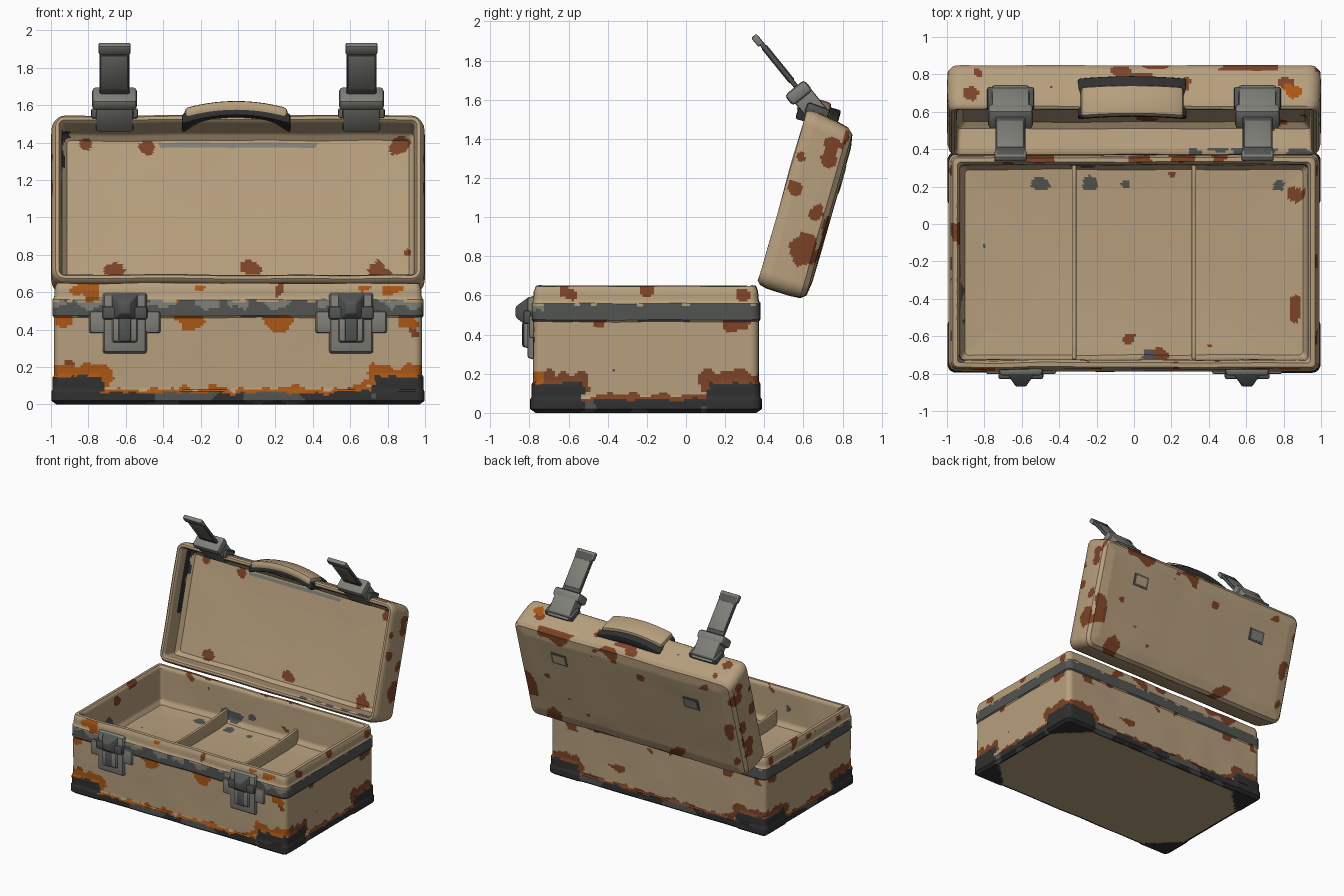
import bpy, bmesh, math
from mathutils import Vector, Matrix, noise

cube = bpy.data.objects.get("Cube")
if cube:
    bpy.data.objects.remove(cube, do_unlink=True)

COLOURS = {
    "tan paint": (0.47, 0.345, 0.205),
    "brown rust": (0.20, 0.055, 0.02),
    "orange rust": (0.40, 0.095, 0.008),
    "light steel": (0.215, 0.213, 0.19),
    "dark steel": (0.085, 0.09, 0.085),
    "black rubber": (0.03, 0.03, 0.03),
}
MATS = []
for label, rgb in COLOURS.items():
    m = bpy.data.materials.new(label)
    m.use_nodes = True
    m.diffuse_color = (*rgb, 1)
    m.node_tree.nodes["Principled BSDF"].inputs["Base Color"].default_value = (*rgb, 1)
    MATS.append(m)
TAN, BROWN, ORANGE, LIGHT, DARK, BLACK = range(6)


def finish(name, bm, matrix):
    """Turn a bmesh into a shaded, placed object."""
    bmesh.ops.recalc_face_normals(bm, faces=bm.faces)
    me = bpy.data.meshes.new(name)
    bm.to_mesh(me)
    bm.free()
    for m in MATS:
        me.materials.append(m)
    ob = bpy.data.objects.new(name, me)
    bpy.context.collection.objects.link(ob)
    ob.matrix_world = matrix
    bpy.ops.object.select_all(action="DESELECT")
    ob.select_set(True)
    bpy.context.view_layer.objects.active = ob
    bpy.ops.object.shade_smooth_by_angle(angle=math.radians(35))


def place(x, y, z, tilt=0):
    return Matrix.Translation((x, y, z)) @ Matrix.Rotation(math.radians(tilt), 4, "X")


def box(name, size, mat, matrix, bevel=0.012, taper=1.0, arch=0.0):
    """Bevelled box; taper narrows its front face, arch bows it upward along x."""
    bm = bmesh.new()
    bmesh.ops.create_cube(bm, size=1, matrix=Matrix.Diagonal((*size, 1)))
    for v in bm.verts:
        if v.co.y < 0:
            v.co.x *= taper
            v.co.z *= taper
    if bevel:
        bmesh.ops.bevel(bm, geom=bm.edges[:], offset=bevel, segments=2, affect="EDGES", profile=0.5)
    if arch:
        long = [e for e in bm.edges if abs(e.verts[0].co.x - e.verts[1].co.x) > size[0] / 2]
        bmesh.ops.subdivide_edges(bm, edges=long, cuts=9, use_grid_fill=True)
        for v in bm.verts:
            v.co.z += arch * (1 - (2 * v.co.x / size[0]) ** 2)
    for f in bm.faces:
        f.material_index = mat
    finish(name, bm, matrix)


def ring(hx, hy, r, nx, ny):
    """Rounded rectangle with finely divided sides."""
    corners = [(1, 1), (-1, 1), (-1, -1), (1, -1)]
    arcs = [[Vector((sx * (hx - r) + r * math.cos(a), sy * (hy - r) + r * math.sin(a)))
             for a in (math.pi / 2 * (k + i / 5) for i in range(6))]
            for k, (sx, sy) in enumerate(corners)]
    pts = []
    for k, arc in enumerate(arcs):
        n = ny if k % 2 else nx
        end = arcs[(k + 1) % 4][0]
        pts += arc + [arc[-1].lerp(end, i / n) for i in range(1, n)]
    return pts


def tray(name, hx, hy, radius, profile, rim, paint, shape, matrix, step=0.0135):
    """Loft a rounded open box through (inset, height) points, painted by rule."""
    steps = []
    for i, (a, b) in enumerate(zip(profile, profile[1:])):
        a, b = Vector(a), Vector(b)
        n = max(1, round((b - a).length / step))
        steps += [(a.lerp(b, j / n), i < rim) for j in range(n)]
    steps.append((Vector(profile[-1]), False))
    bm = bmesh.new()
    rows = []
    for p, outer in steps:
        pts = ring(hx - p.x, hy - p.x, max(radius - p.x, 0.02), 132, 76)
        rows.append([bm.verts.new(shape(Vector((q.x, q.y, p.y)))) for q in pts])
    for lo, hi, (p, outer) in zip(rows, rows[1:], steps):
        for i in range(len(lo)):
            j = (i + 1) % len(lo)
            f = bm.faces.new((lo[i], lo[j], hi[j], hi[i]))
            f.material_index = paint(f.calc_center_median(), p.x, outer)
    for loop in (rows[0], rows[-1]):
        bm.faces.new(loop)
    finish(name, bm, matrix)


def spots(c, scale, shift=0):
    return noise.noise(Vector((c.x + shift, c.y, c.z)) * scale)


def blotted(c, blots):
    """True inside a ragged patch; each blot is x, y, z, radius."""
    ragged = 0.92 + 0.7 * spots(c, 14)
    return any((c - Vector(b[:3])).length < b[3] * ragged for b in blots)


# Base tray
BX, BY, BYC = 0.993, 0.585, -0.205
FRONT_BLOTS = [(x, -BY, z, r) for x, z, r in (
    (-0.8, 0.63, 0.07), (0.68, 0.64, 0.04), (0.83, 0.63, 0.06), (-0.2, 0.64, 0.03),
    (-0.27, 0.46, 0.085), (0.22, 0.46, 0.075), (-0.93, 0.46, 0.05), (0.9, 0.46, 0.06))]
SIDE_BLOTS = [(s * BX, y, z, r) for s in (-1, 1) for y, z, r in (
    (-0.24, 0.47, 0.04), (0.47, 0.47, 0.07), (-0.39, 0.62, 0.05), (0, 0.63, 0.04), (0.5, 0.6, 0.04))]


def is_foot(c, grow=0):
    return (abs(c.x) > BX - 0.27 - grow and abs(c.y) > BY - 0.27 - grow
            and c.z < 0.15 + grow and abs(c.x) + abs(c.y) - BX - BY > -0.31 - grow + 0.3 * c.z)


def base_shape(v):
    dent = 0.005 * spots(v, 4)
    v = v + Vector((0, dent, dent if v.z > 0.1 else 0))
    if is_foot(v) and max(abs(v.x) - BX, abs(v.y) - BY) > -0.1:
        v.x += math.copysign(0.008, v.x)
        v.y += math.copysign(0.008, v.y)
    return v


def base_paint(c, inset, outer):
    fuzz, fine = spots(c, 7, 3), spots(c, 18)
    front = c.y < -BY + 0.06
    rust = ORANGE if front else BROWN
    if not outer:
        return BROWN if fuzz > 0.56 else DARK if spots(c, 6, 8) > 0.52 else TAN
    if is_foot(c, 0.015 * fine):
        return BLACK
    if inset > 0.05 and c.z < 0.02:
        return TAN
    if c.z < 0.065 + 0.02 * fine:
        return DARK if spots(c, 5, 6) > 0.1 else BLACK
    if c.z < 0.088 + 0.03 * fine or (c.z > 0.1 and is_foot(c, 0.055 + 0.04 * fine)):
        return rust
    if 0.47 < c.z < 0.555 + 0.015 * fine:
        return LIGHT if front and c.z > 0.52 + 0.03 * fine and fuzz > -0.1 else DARK
    if c.z < 0.64 and blotted(c, FRONT_BLOTS + SIDE_BLOTS):
        return rust
    on_back = c.y > BY - 0.05 and 0.41 < c.z
    return BROWN if fuzz > (0.25 if on_back else 0.62) else TAN


tray("base_tray", BX, BY, 0.05,
     [(0.30, 0.0), (0.03, 0.0), (0.003, 0.02), (0.003, 0.07), (0.01, 0.08), (0.01, 0.465),
      (0.002, 0.475), (0.002, 0.56), (0.01, 0.57), (0.014, 0.62), (0.025, 0.648), (0.048, 0.65),
      (0.062, 0.63), (0.068, 0.38), (0.09, 0.345), (0.2, 0.335)],
     11, base_paint, base_shape, place(0, BYC, 0))

# Low dividers inside the tray, dipping in the middle
for side, x in (("right", -0.32), ("left", 0.32)):
    box(f"{side}_divider", (1.04, 0.025, 0.14), TAN,
        place(x, BYC, 0.39) @ Matrix.Rotation(math.pi / 2, 4, "Z"), bevel=0.008, arch=-0.03)


# Open lid
LX, LY = 1.0, 0.475
LID = place(0, 0.749, 1.032, 74)
LID_BLOTS = [(s * LX, y, z, r) for s in (-1, 1) for y, z, r in (
    (-0.26, 0.08, 0.06), (-0.2, 0.1, 0.06), (-0.03, 0.07, 0.045), (0.06, 0.22, 0.05),
    (0.23, 0.24, 0.035), (0.25, 0.08, 0.05), (0.33, 0.1, 0.045))]
LID_BLOTS += [(x, LY, z, r) for x, z, r in (
    (-0.87, 0.19, 0.04), (-0.85, 0.04, 0.05), (-0.07, 0.06, 0.07), (0.04, 0.09, 0.06),
    (0.27, 0.13, 0.05), (0.83, 0.11, 0.05), (-0.45, 0.14, 0.03))]
INNER_BLOTS = [(x, y, 0.1, r) for x, y, r in (
    (-0.82, 0.34, 0.035), (-0.49, 0.34, 0.04), (0.85, 0.34, 0.06),
    (-0.65, -0.36, 0.06), (0.07, -0.35, 0.05), (0.75, -0.36, 0.06), (0.9, -0.26, 0.02))]


def lid_shape(v):
    """Dent the lid a little and slope its top down toward the back."""
    slope = 0.05 * max(v.y, 0) / LY * (1 - v.z / 0.268)
    return v + Vector((0, 0.005, 0.005)) * spots(v, 3) - Vector((0, slope, 0))


def lid_paint(c, inset, outer):
    if outer:
        worn = c.z < 0.05 and spots(c, 6, 5) > (0.3 if inset < 0.13 else 0.55)
        if blotted(c, [(0.85, LY, 0.17, 0.05)]):
            return ORANGE
        return BROWN if worn or blotted(c, LID_BLOTS) else TAN
    if inset > 0.055 and c.x < -0.9 and -0.1 < c.y < 0.4 and c.z > 0.12 + 0.04 * spots(c, 9):
        return BLACK
    if c.y < -0.4 and c.z > 0.24 and c.x > 0.3 and spots(c, 12) > -0.1:
        return DARK
    if abs(c.y - 0.34) < 0.012 + 0.01 * spots(c, 10) and abs(c.x) < 0.42 and c.z < 0.13:
        return LIGHT
    return BROWN if blotted(c, INNER_BLOTS) else TAN


tray("lid", LX, LY, 0.075,
     [(0.3, 0.0), (0.1, 0.0), (0.026, 0.012), (0.004, 0.038), (0.0, 0.1), (0.003, 0.22),
      (0.012, 0.255), (0.025, 0.268), (0.042, 0.268), (0.052, 0.25), (0.058, 0.13), (0.085, 0.1), (0.28, 0.095)],
     8, lid_paint, lid_shape, LID)

# Buckle marks on the back of the lid
for side, x, y, fill in (("right", -0.6, 0.14, LIGHT), ("left", 0.6, 0.19, TAN)):
    at = LID @ Matrix.Translation((x, y, -0.002))
    box(f"{side}_buckle_edge", (0.14, 0.10, 0.006), DARK, at, bevel=0)
    box(f"{side}_buckle_centre", (0.11, 0.07, 0.009), fill, at, bevel=0)

# Carrying handle
box("handle_core", (0.58, 0.215, 0.06), BLACK, place(-0.01, 0.668, 1.498, -16), arch=0.05)
box("handle_grip", (0.55, 0.165, 0.06), TAN, place(-0.01, 0.648, 1.538, -16), bevel=0.02, arch=0.04)

# Latches: raised arms on the lid, catches on the base
for side, s in (("right", -1), ("left", 1)):
    x = s * 0.66
    box(f"{side}_latch_bracket", (0.20, 0.11, 0.18), LIGHT, place(x, 0.645, 1.56, 39))
    box(f"{side}_latch_foot", (0.25, 0.12, 0.06), DARK, place(x, 0.67, 1.54, -20))
    box(f"{side}_latch_hinge", (0.24, 0.13, 0.07), LIGHT, place(x, 0.575, 1.635, 39), bevel=0.02)
    box(f"{side}_latch_arm", (0.16, 0.025, 0.34), DARK, place(x, 0.465, 1.788, 39), bevel=0.008)
    box(f"{side}_latch_panel", (0.145, 0.034, 0.23), LIGHT, place(x, 0.47, 1.782, 39), bevel=0.008)
    box(f"{side}_latch_tip", (0.17, 0.035, 0.06), LIGHT, place(x, 0.365, 1.903, 39), bevel=0.008)
    x = s * 0.605
    box(f"{side}_catch_plate", (0.24, 0.04, 0.33), LIGHT, place(x, -0.79, 0.435), taper=0.93)
    box(f"{side}_catch_wings", (0.39, 0.03, 0.12), LIGHT, place(x, -0.788, 0.44), taper=0.95)
    box(f"{side}_catch_strap", (0.15, 0.05, 0.15), LIGHT, place(x, -0.805, 0.40), taper=0.85)
    box(f"{side}_catch_bar", (0.24, 0.04, 0.07), DARK, place(x, -0.81, 0.49))
    box(f"{side}_catch_knob", (0.15, 0.07, 0.16), DARK, place(x, -0.835, 0.515), bevel=0.008, taper=0.35)
    box(f"{side}_catch_tongue", (0.07, 0.03, 0.13), DARK, place(x, -0.822, 0.40))
